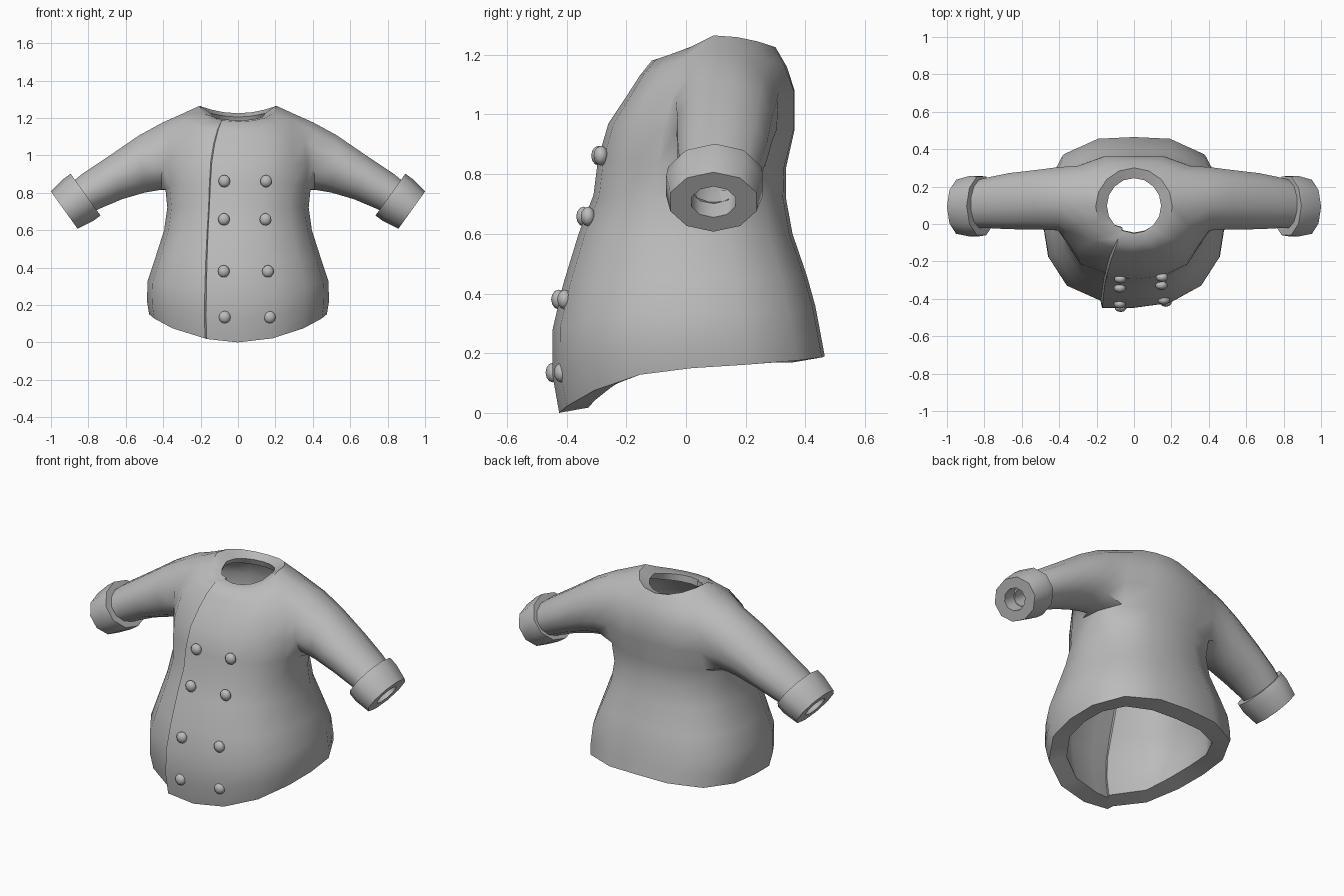
import bpy, bmesh, math
from mathutils import Vector

if "Cube" in bpy.data.objects:
    bpy.data.objects.remove(bpy.data.objects["Cube"])

cloth = bpy.data.materials.new("grey_cloth")
cloth.diffuse_color = (0.5, 0.5, 0.5, 1)
cloth.use_nodes = True
cloth.node_tree.nodes["Principled BSDF"].inputs["Base Color"].default_value = cloth.diffuse_color


def finish(name, bm, angle=35, weights=None):
    bmesh.ops.recalc_face_normals(bm, faces=bm.faces)
    me = bpy.data.meshes.new(name)
    bm.to_mesh(me)
    bm.free()
    me.materials.append(cloth)
    ob = bpy.data.objects.new(name, me)
    bpy.context.collection.objects.link(ob)
    bpy.ops.object.select_all(action='DESELECT')
    ob.select_set(True)
    bpy.context.view_layer.objects.active = ob
    if weights:     # cloth thickness varies over the garment
        group = ob.vertex_groups.new(name="thickness")
        for i, w in enumerate(weights):
            group.add([i], w / 0.1, 'REPLACE')
        solid = ob.modifiers.new("lining", 'SOLIDIFY')
        solid.thickness = 0.1
        solid.offset = -1
        solid.vertex_group = "thickness"
        bpy.ops.object.modifier_apply(modifier="lining")
    bpy.ops.object.shade_smooth_by_angle(angle=math.radians(angle))
    return ob


def bridge(bm, a, b):
    n = len(a)
    for i in range(n):
        j = (i + 1) % n
        bm.faces.new((a[i], a[j], b[j], b[i]))


# Torso rings: front z, side z, back z, half width, front y, back y,
# cloth thickness, flap edge x, back squareness
RINGS = [
    (0.00, 0.15, 0.19, 0.475, -0.425, 0.465, 0.10, 0.165, 0.12),
    (0.13, 0.22, 0.26, 0.487, -0.448, 0.452, 0.10, 0.168, 0.12),
    (0.28, 0.33, 0.36, 0.483, -0.447, 0.433, 0.09, 0.166, 0.12),
    (0.43, 0.45, 0.46, 0.443, -0.412, 0.405, 0.08, 0.163, 0.11),
    (0.60, 0.60, 0.60, 0.395, -0.360, 0.357, 0.07, 0.157, 0.10),
    (0.73, 0.72, 0.72, 0.378, -0.310, 0.335, 0.06, 0.150, 0.10),
    (0.85, 0.83, 0.82, 0.390, -0.295, 0.335, 0.05, 0.145, 0.12),
    (0.97, 0.95, 0.95, 0.400, -0.260, 0.364, 0.05, 0.137, 0.14),
    (1.06, 1.08, 1.08, 0.390, -0.200, 0.364, 0.05, 0.122, 0.14),
    (1.13, 1.217, 1.16, 0.310, -0.155, 0.338, 0.05, 0.105, 0.08),
    (1.18, 1.265, 1.225, 0.205, -0.115, 0.300, 0.05, 0.088, 0),
    (1.188, 1.225, 1.205, 0.145, -0.050, 0.245, 0.04, 0.065, 0),
]
FLAP, SEAM = -1, -1.12      # columns of the flap edge and the tucked-under edge
COLS = list(range(-7, -1)) + [SEAM] + list(range(-1, 9))
LOW, HIGH, FRONT, BACK = 6, 9, 3, 6     # armhole limits in rings and columns

# Sleeve rings: top (x, z), bottom (x, z), centre y, half depth
SLEEVE = [
    ((0.40, 1.178), (0.41, 0.815), 0.135, 0.175),
    ((0.53, 1.107), (0.50, 0.80), 0.130, 0.165),
    ((0.70, 0.99), (0.62, 0.765), 0.122, 0.155),
    ((0.835, 0.90), (0.75, 0.71), 0.112, 0.137),
    ((0.92, 0.83), (0.81, 0.67), 0.100, 0.125),
]


def torso_point(r, col):
    zf, zs, zb, rx, yf, yb, _, flap, square = RINGS[r]
    t = col * math.pi / 8
    if col in (FLAP, SEAM):
        t = -math.asin(flap / rx) - (0.03 if col == SEAM else 0)
    c, s = math.cos(t), math.sin(t)
    power = 2
    if c > 0 and r >= 9:
        power = 1.2 if r == 9 else 0.8
    elif c < 0 and r == 0:
        power = 1.3
    z = zs + ((zf if c > 0 else zb) - zs) * abs(c) ** power
    tuck = 0.015 if col == SEAM else 0
    lift = 0.022 * (1 - r / 11) if col == FLAP else 0
    out = 1 + (square if c < 0 else 0.35 * square) * math.sin(2 * t) ** 2
    return Vector(((rx - tuck) * s * out,
                   (yf + yb) / 2 - ((yb - yf) / 2 - tuck) * c * out - lift, z))


# Jacket: torso, collar edge and both sleeves in one skin
bm = bmesh.new()
weights = []
grid = []


def add(co, thick):
    weights.append(thick)
    return bm.verts.new(co)


def in_hole(r, c):
    return LOW < r < HIGH and FRONT < abs(c) < BACK


for r, ring in enumerate(RINGS):
    grid.append({c: add(torso_point(r, c), ring[6]) for c in COLS if not in_hole(r, c)})
for r in range(len(RINGS) - 1):
    for i, c in enumerate(COLS):
        d = COLS[(i + 1) % len(COLS)]
        quad = ((r, c), (r, d), (r + 1, d), (r + 1, c))
        sides = sorted((abs(c), abs(d)))
        if LOW <= r < HIGH and FRONT <= sides[0] and sides[1] <= BACK:
            continue
        bm.faces.new([grid[a][b] for a, b in quad])

armholes = []
for side in (1, -1):
    loop = [(HIGH, c) for c in range(FRONT, BACK + 1)]
    loop += [(r, BACK) for r in range(HIGH - 1, LOW, -1)]
    loop += [(LOW, c) for c in range(BACK, FRONT - 1, -1)]
    loop += [(r, FRONT) for r in range(LOW + 1, HIGH)]
    previous = [grid[r][side * c] for r, c in loop]
    armholes += previous[3:]
    for top, bottom, cy, ry in SLEEVE:
        current = []
        for i in range(12):
            a = math.radians(-45 + 30 * i)
            k = 0.5 * math.cos(a) * 1.03
            x = (top[0] + bottom[0]) / 2 + (top[0] - bottom[0]) * k
            z = (top[1] + bottom[1]) / 2 + (top[1] - bottom[1]) * k
            current.append(add((side * x, cy + ry * math.sin(a), z), 0.045))
        bridge(bm, previous, current)
        previous = current
# Soften the sleeve joins
bmesh.ops.smooth_vert(bm, verts=armholes, factor=0.4,
                      use_axis_x=True, use_axis_y=True, use_axis_z=True)
finish("jacket", bm, 45, weights)

# Cuffs: closed band with a hole, swept along the sleeve direction
INNER, END = Vector((0.815, 0.097, 0.79)), Vector((0.929, 0.092, 0.707))
UP = Vector((0.58, 0, 0.81))
BAND = [(0, 0.098, 0.125), (0, 0.138, 0.165), (0.35, 0.138, 0.170),
        (1, 0.123, 0.152), (1, 0.064, 0.077), (0, 0.062, 0.080)]
for side, name in ((1, "left_cuff"), (-1, "right_cuff")):
    bm = bmesh.new()
    loops = []
    for t, ru, ry in BAND:
        centre = INNER.lerp(END, t)
        loop = []
        for i in range(10):
            a = i * math.tau / 10
            p = centre + UP * ru * math.cos(a) + Vector((0, ry * math.sin(a), 0))
            loop.append(bm.verts.new((side * p.x, p.y, p.z)))
        loops.append(loop)
    for i in range(len(loops)):
        bridge(bm, loops[i], loops[(i + 1) % len(loops)])
    finish(name, bm, 50)

# Buttons: two columns of rounded studs on the front
for row, (z, xl, xr, yl, yr) in enumerate([
        (0.862, -0.073, 0.150, -0.293, -0.285), (0.658, -0.075, 0.147, -0.343, -0.328),
        (0.380, -0.076, 0.160, -0.427, -0.407), (0.135, -0.071, 0.170, -0.446, -0.418)]):
    for label, x, y in (("outer", xl, yl), ("inner", xr, yr)):
        bm = bmesh.new()
        bmesh.ops.create_uvsphere(bm, u_segments=10, v_segments=6, radius=0.033)
        for v in bm.verts:
            v.co = Vector((v.co.x + x, v.co.y * 0.75 + y, v.co.z + z))
        finish(f"{label}_button_{row + 1}", bm, 60)
